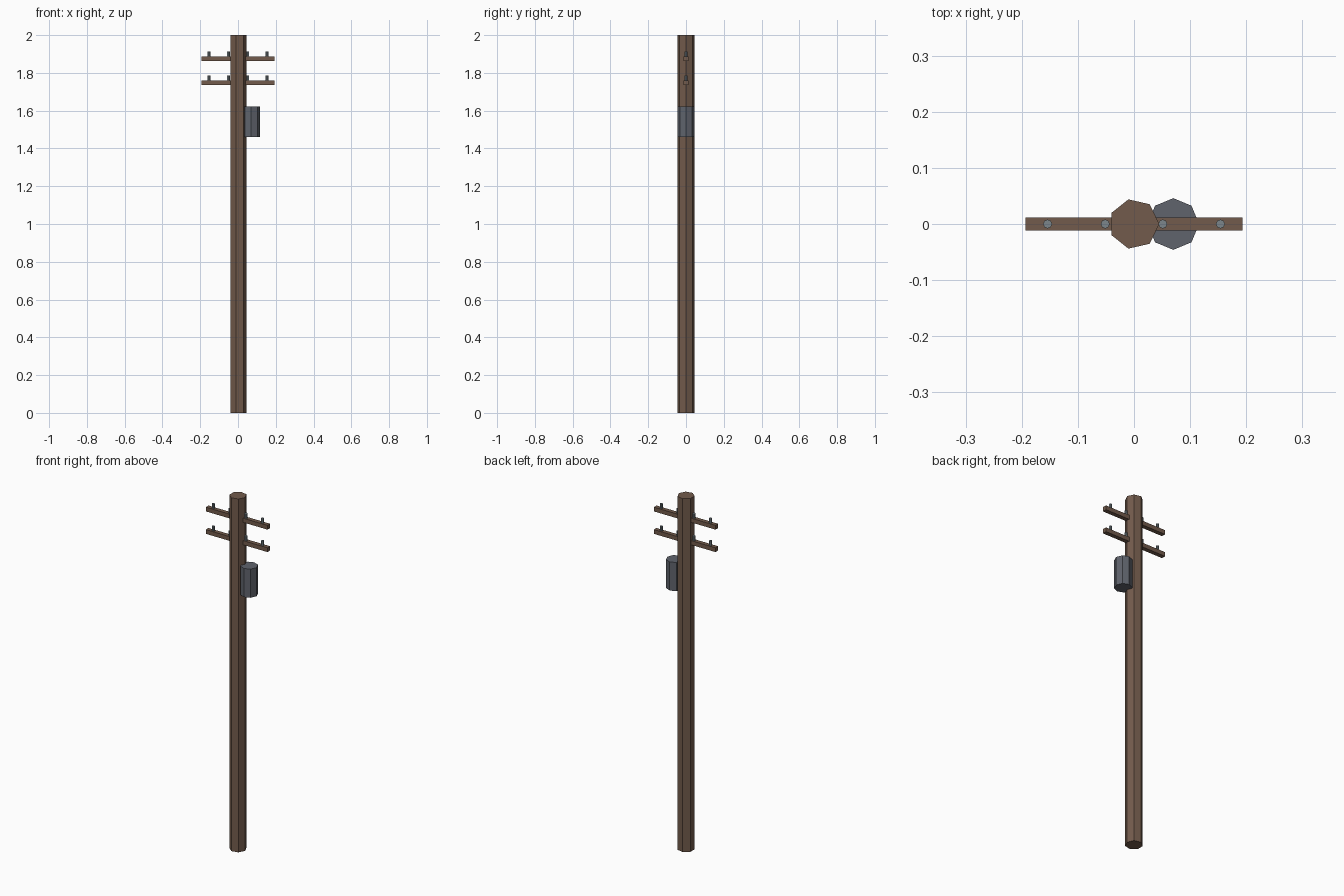
import bpy

if "Cube" in bpy.data.objects:
    bpy.data.objects.remove(bpy.data.objects["Cube"])


def material(name, rgb):
    m = bpy.data.materials.new(name)
    m.diffuse_color = (*rgb, 1)
    m.use_nodes = True
    m.node_tree.nodes["Principled BSDF"].inputs["Base Color"].default_value = m.diffuse_color
    return m


wood = material("wood", (0.17, 0.105, 0.072))
steel = material("steel", (0.115, 0.125, 0.15))
ceramic = material("ceramic", (0.2, 0.24, 0.26))


def prism(name, sides, radius, x, z0, z1, mat):
    # upright flat-sided prism with its first corner on +x
    bpy.ops.mesh.primitive_cylinder_add(vertices=sides, radius=radius, depth=z1 - z0,
                                        location=(x, 0, (z0 + z1) / 2))
    ob = bpy.context.object
    ob.name = name
    # Blender starts the ring on +y; turn it so a corner points to +x
    ob.rotation_euler.z = -1.5707963
    ob.data.materials.append(mat)
    return ob


# Seven-sided pole
prism("pole", 7, 0.045, 0, 0, 2, wood)

# Transformer can on the right side
prism("transformer", 8, 0.046, 0.07, 1.46, 1.622, steel)

# Two crossarms, each with four insulators
for level, z in (("upper", 1.874), ("lower", 1.747)):
    bpy.ops.mesh.primitive_cube_add(size=1, location=(0, 0, z))
    arm = bpy.context.object
    arm.name = level + "_crossarm"
    arm.scale = (0.386, 0.024, 0.024)
    arm.data.materials.append(wood)
    for i in range(4):
        x = -0.154 + i * 0.308 / 3
        prism(f"{level}_insulator_{i + 1}", 8, 0.008, x, z + 0.01, z + 0.038, ceramic)
